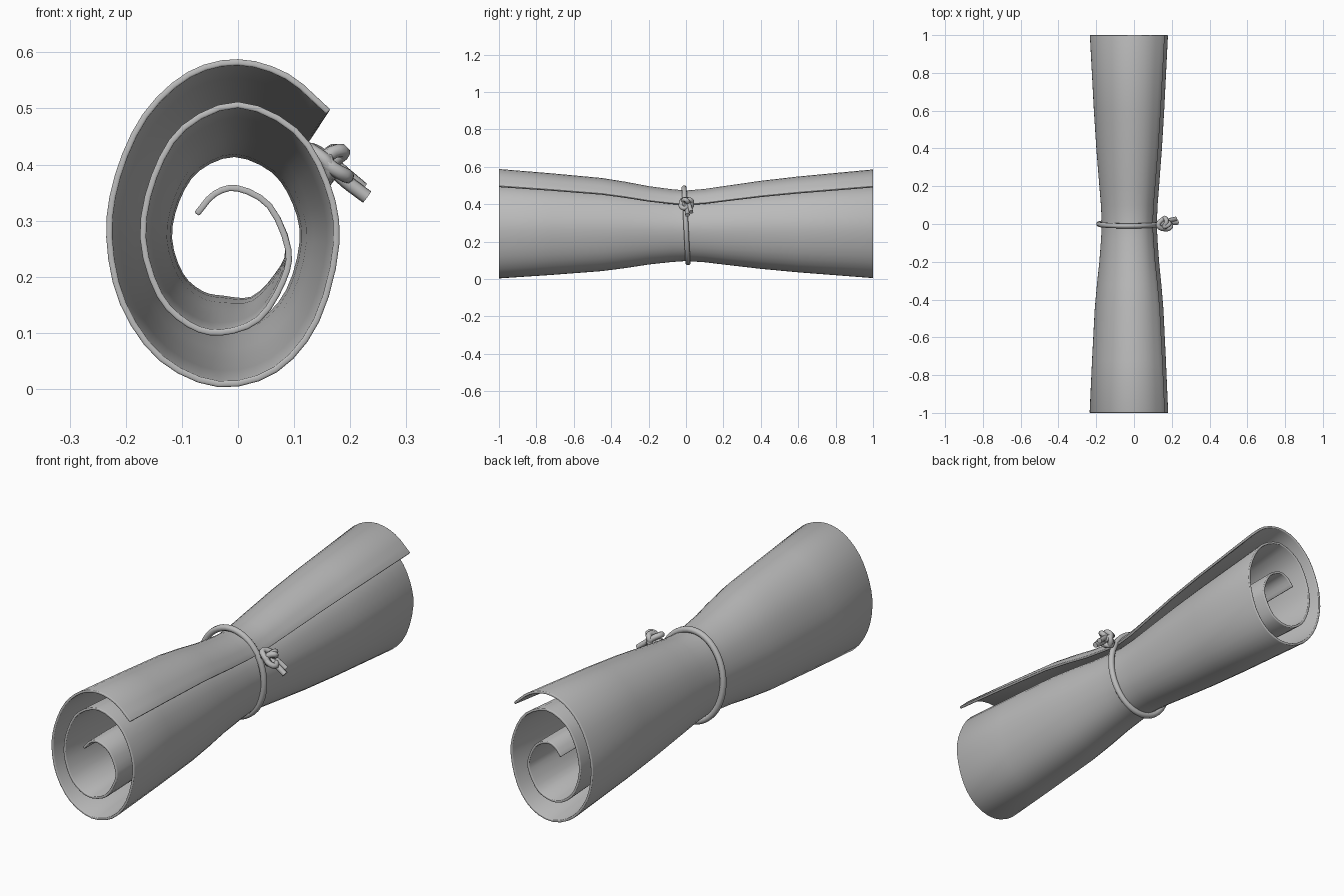
import bpy, math
from mathutils import Vector

cube = bpy.data.objects.get("Cube")
if cube:
    bpy.data.objects.remove(cube)

grey = bpy.data.materials.new("soft grey")
grey.use_nodes = True
colour = (0.5, 0.5, 0.5, 1)
grey.diffuse_color = colour
grey.node_tree.nodes["Principled BSDF"].inputs["Base Color"].default_value = colour


def smooth_path(points, steps):
    """Open Catmull-Rom path through the points."""
    pts = [Vector(p) for p in points]
    pts = [2 * pts[0] - pts[1]] + pts + [2 * pts[-1] - pts[-2]]
    path = []
    for a, b, c, d in zip(pts, pts[1:], pts[2:], pts[3:]):
        for s in range(steps):
            t = s / steps
            path.append(0.5 * (2 * b + (c - a) * t + (2 * a - 5 * b + 4 * c - d) * t**2
                               + (3 * b - a - 3 * c + d) * t**3))
    return path + [pts[-2]]


def activate(obj):
    bpy.ops.object.select_all(action="DESELECT")
    obj.select_set(True)
    bpy.context.view_layer.objects.active = obj


def cord(name, path, radius, closed=False):
    """Round cord along a path, turned into a mesh."""
    curve = bpy.data.curves.new(name, "CURVE")
    curve.dimensions = "3D"
    curve.bevel_depth = radius
    curve.bevel_resolution = 2
    curve.use_fill_caps = True
    spline = curve.splines.new("POLY")
    spline.points.add(len(path) - 1)
    for point, co in zip(spline.points, path):
        point.co = (*co, 1)
    spline.use_cyclic_u = closed
    curve.materials.append(grey)
    obj = bpy.data.objects.new(name, curve)
    bpy.context.collection.objects.link(obj)
    activate(obj)
    bpy.ops.object.convert(target="MESH")
    bpy.ops.object.shade_smooth_by_angle(angle=math.radians(50))


# Rolled sheet: spiral from the loose outer edge to the core
spiral = [(.165, .498), (.09, .562), (0, .588), (-.09, .565), (-.17, .49), (-.22, .38),
          (-.235, .27), (-.21, .15), (-.14, .05), (-.035, .003), (.07, .03), (.145, .12),
          (.181, .26), (.163, .37), (.105, .465), (0, .512), (-.1, .47), (-.155, .38),
          (-.175, .27), (-.145, .165), (-.09, .11), (-.03, .095), (.04, .12), (.085, .19),
          (.095, .25), (.06, .33), (0, .363), (-.045, .352), (-.078, .315)]


def pinched(index, point):
    """Where a spiral point sits at the tied waist."""
    x, z = point
    core = min(max((index - 21) / 3, 0), 1)
    sx, sz = .70 + .30 * core, .645 + .355 * core
    return (-.02 + (x + .02) * sx, .265 + (z - .265) * sz)


waist = [pinched(i, p) for i, p in enumerate(spiral)]
waist[0], waist[1] = (.101, .40), (.058, .451)   # loose edge pulled under the cord
end_section = smooth_path(spiral, 3)
waist_section = smooth_path(waist, 3)

# Tightness along the length
stations = [(-1, 0), (-.72, .2), (-.45, .42), (-.32, .6), (-.2, .8), (-.08, .94), (0, 1),
            (.1, .93), (.2, .8), (.4, .55), (.6, .35), (1, .02)]
verts = []
for y, tight in stations:
    for a, b in zip(end_section, waist_section):
        p = a.lerp(b, tight)
        verts.append((p.x, y, p.y))
n = len(end_section)
faces = [(j * n + i, (j + 1) * n + i, (j + 1) * n + i + 1, j * n + i + 1)
         for j in range(len(stations) - 1) for i in range(n - 1)]
mesh = bpy.data.meshes.new("rolled_sheet")
mesh.from_pydata(verts, [], faces)
mesh.materials.append(grey)
sheet = bpy.data.objects.new("rolled_sheet", mesh)
bpy.context.collection.objects.link(sheet)
solid = sheet.modifiers.new("thickness", "SOLIDIFY")
solid.thickness = .011
solid.offset = -1
bevel = sheet.modifiers.new("soft_rim", "BEVEL")
bevel.width = .003
bevel.segments = 2
bevel.limit_method = "ANGLE"
bevel.angle_limit = math.radians(50)
activate(sheet)
bpy.ops.object.shade_smooth_by_angle(angle=math.radians(40))

# Cord around the waist, leaning slightly
ring = []
for k in range(48):
    a = math.tau * k / 48
    ring.append((-.028 + .158 * math.cos(a), -.01 * math.sin(a), .287 + .2 * math.sin(a)))
cord("waist_cord", ring, .014, True)


# Knot: crossing loops facing outward from the roll
def knot_loop(name, centre, width, height, turn, lean):
    path = []
    for k in range(20):
        a = math.tau * k / 20
        u, v = width * math.cos(a), height * math.sin(a)
        side = u * math.cos(turn) - v * math.sin(turn)
        up = u * math.sin(turn) + v * math.cos(turn)
        path.append(Vector(centre) + Vector((lean * up + .012 * math.sin(2 * a), side, up)))
    cord(name, path, .0125, True)


knot_loop("knot_loop_outer", (.172, .002, .402), .032, .020, .5, -.5)
knot_loop("knot_loop_inner", (.150, .002, .400), .030, .026, -.6, -.4)
knot_loop("knot_loop_middle", (.162, .0, .398), .014, .028, .3, .6)

# Loose cord ends
cord("long_cord_end", smooth_path([(.12, 0, .40), (.165, .004, .392), (.195, .006, .368),
                                   (.23, .008, .342)], 4), .0125)
cord("short_cord_end", smooth_path([(.13, -.01, .41), (.165, .01, .405), (.19, .02, .385),
                                    (.222, .028, .358)], 4), .0115)
